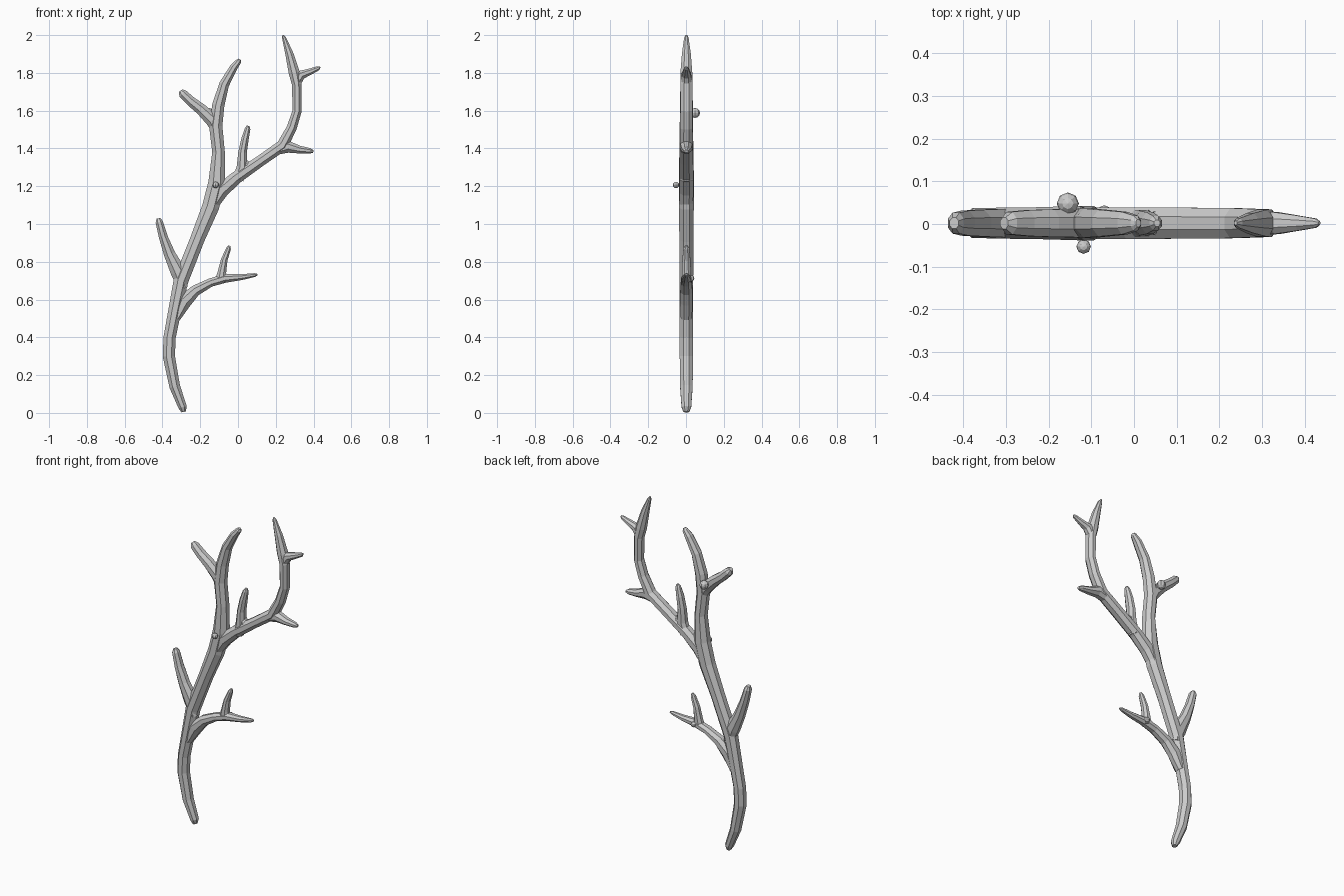
import bpy, bmesh, math
from mathutils import Vector

SIDES = 8


def branch(name, pts):
    """Loft a faceted tube through (x, z, half_width, half_depth) points in the XZ plane."""
    bm = bmesh.new()
    rings = []
    P = [Vector((p[0], 0, p[1])) for p in pts]
    for i, (x, z, w, d) in enumerate(pts):
        a = (P[i] - P[i - 1]).normalized() if i > 0 else Vector()
        b = (P[i + 1] - P[i]).normalized() if i < len(P) - 1 else Vector()
        t = (a + b).normalized()
        n = Vector((t.z, 0, -t.x))
        ring = []
        for k in range(SIDES):
            ang = 2 * math.pi * (k + 0.5) / SIDES
            co = P[i] + n * (w * 1.06 * math.cos(ang))
            co.y = 0.002 + d * 1.06 * math.sin(ang)
            ring.append(bm.verts.new(co))
        rings.append(ring)
    for r0, r1 in zip(rings, rings[1:]):
        for k in range(SIDES):
            j = (k + 1) % SIDES
            bm.faces.new((r0[k], r0[j], r1[j], r1[k]))
    bm.faces.new(rings[0][::-1])
    bm.faces.new(rings[-1])
    bmesh.ops.recalc_face_normals(bm, faces=bm.faces[:])
    me = bpy.data.meshes.new(name)
    bm.to_mesh(me)
    bm.free()
    bpy.context.collection.objects.link(bpy.data.objects.new(name, me))


def bud(name, loc, r):
    """Small faceted knob."""
    bpy.ops.mesh.primitive_uv_sphere_add(segments=8, ring_count=6, radius=r, location=loc)
    bpy.context.object.name = name


# Main stem, from the foot up to the upper fork's right tip
branch("main_stem", [
    (-0.288, 0.005, .012, .015), (-0.293, 0.03, .023, .026), (-0.335, 0.14, .029, .034),
    (-0.366, 0.30, .033, .036), (-0.362, 0.40, .033, .036), (-0.335, 0.54, .035, .036),
    (-0.302, 0.70, .040, .037), (-0.215, 0.92, .039, .038), (-0.145, 1.09, .046, .040),
    (-0.112, 1.22, .046, .041), (-0.103, 1.38, .034, .038), (-0.118, 1.52, .036, .036),
    (-0.104, 1.63, .033, .035), (-0.073, 1.74, .027, .032), (-0.022, 1.83, .021, .027),
    (0.004, 1.862, .015, .018), (0.010, 1.872, .007, .009)])

# Upper left fork
branch("upper_left_fork", [
    (-0.105, 1.47, .018, .028), (-0.135, 1.55, .038, .034), (-0.195, 1.607, .031, .033),
    (-0.25, 1.65, .027, .031), (-0.292, 1.69, .024, .027), (-0.304, 1.706, .012, .014)])

# Long right limb
branch("right_limb", [
    (-0.165, 1.05, .025, .034), (-0.09, 1.175, .040, .038), (-0.01, 1.245, .034, .038),
    (0.12, 1.335, .030, .037), (0.235, 1.415, .032, .036), (0.285, 1.51, .027, .034),
    (0.313, 1.60, .025, .033), (0.311, 1.74, .026, .033), (0.298, 1.80, .030, .032),
    (0.272, 1.90, .022, .024), (0.244, 1.985, .011, .012), (0.238, 2.0, .004, .005)])
branch("right_limb_upper_twig", [
    (0.305, 1.74, .025, .028), (0.335, 1.79, .025, .026), (0.385, 1.808, .017, .018),
    (0.425, 1.825, .012, .011), (0.434, 1.832, .004, .005)])
branch("right_limb_lower_twig", [
    (0.19, 1.385, .022, .032), (0.265, 1.41, .033, .032), (0.325, 1.394, .021, .026),
    (0.38, 1.387, .015, .018), (0.399, 1.384, .007, .008)])
branch("right_limb_inner_twig", [
    (0.0, 1.235, .030, .032), (0.022, 1.30, .030, .032), (0.024, 1.38, .023, .029),
    (0.037, 1.45, .020, .026), (0.051, 1.505, .015, .017), (0.054, 1.52, .007, .008)])
# Web between the inner twig and the limb
branch("inner_twig_web", [
    (0.02, 1.345, .012, .015), (0.045, 1.30, .034, .028), (0.12, 1.325, .022, .028)])

# Lower left branch
branch("lower_left_branch", [
    (-0.29, 0.66, .025, .032), (-0.315, 0.745, .042, .034), (-0.362, 0.84, .031, .032),
    (-0.395, 0.93, .024, .030), (-0.417, 1.01, .020, .025), (-0.421, 1.03, .011, .013)])

# Lower right branch and its twig
branch("lower_right_branch", [
    (-0.325, 0.50, .020, .030), (-0.285, 0.59, .040, .034), (-0.225, 0.648, .030, .033),
    (-0.145, 0.69, .023, .030), (-0.07, 0.712, .024, .027), (0.02, 0.719, .016, .020),
    (0.09, 0.73, .010, .012), (0.104, 0.732, .004, .005)])
branch("lower_right_twig", [
    (-0.09, 0.695, .034, .025), (-0.085, 0.745, .023, .025), (-0.073, 0.81, .018, .022),
    (-0.05, 0.87, .013, .016), (-0.045, 0.885, .006, .007)])

# Buds
bud("front_bud", (-0.118, -0.053, 1.207), .017)
bud("back_bud", (-0.155, 0.048, 1.588), .026)
bud("small_back_bud", (-0.07, 0.028, 0.712), .016)
